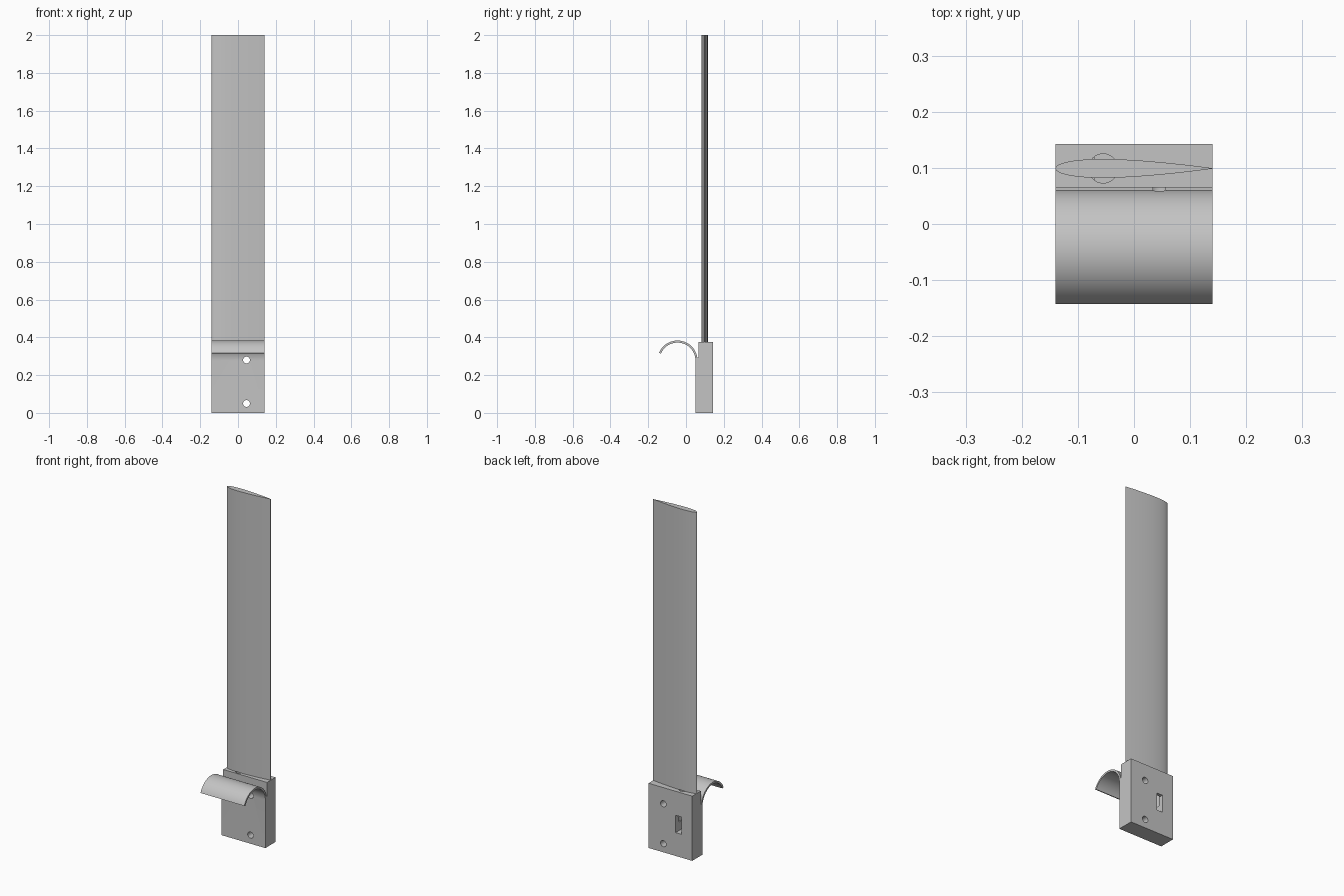
import bpy, bmesh, math
from mathutils import Matrix, Vector

cube = bpy.data.objects.get("Cube")
if cube:
    bpy.data.objects.remove(cube, do_unlink=True)

grey = bpy.data.materials.new("light grey")
grey.use_nodes = True
grey.diffuse_color = (0.55, 0.55, 0.55, 1)
grey.node_tree.nodes["Principled BSDF"].inputs["Base Color"].default_value = grey.diffuse_color

HALF = 0.14            # half width shared by holder and blade
BLADE_Y = 0.099        # centre plane of the blade
BLOCK_TOP = 0.374


def finish(name, bm):
    bmesh.ops.recalc_face_normals(bm, faces=bm.faces)
    mesh = bpy.data.meshes.new(name)
    bm.to_mesh(mesh)
    bm.free()
    mesh.materials.append(grey)
    obj = bpy.data.objects.new(name, mesh)
    bpy.context.collection.objects.link(obj)
    return obj


def extrude(name, outline, direction):
    bm = bmesh.new()
    face = bm.faces.new([bm.verts.new(p) for p in outline])
    out = bmesh.ops.extrude_face_region(bm, geom=[face])
    moved = [v for v in out["geom"] if isinstance(v, bmesh.types.BMVert)]
    bmesh.ops.translate(bm, verts=moved, vec=direction)
    return finish(name, bm)


def cylinder(name, centre, radius, depth, axis):
    bm = bmesh.new()
    turn = Vector((0, 0, 1)).rotation_difference(Vector(axis)).to_matrix().to_4x4()
    bmesh.ops.create_cone(bm, cap_ends=True, segments=32, radius1=radius, radius2=radius,
                          depth=depth, matrix=Matrix.Translation(centre) @ turn)
    return finish(name, bm)


def box(name, centre, size):
    bm = bmesh.new()
    bmesh.ops.create_cube(bm, size=1, matrix=Matrix.Translation(centre) @ Matrix.Diagonal((*size, 1)))
    return finish(name, bm)


def select(obj):
    bpy.ops.object.select_all(action="DESELECT")
    obj.select_set(True)
    bpy.context.view_layer.objects.active = obj


def cut(obj, cutter):
    mod = obj.modifiers.new("cut", "BOOLEAN")
    mod.operation, mod.solver, mod.object = "DIFFERENCE", "EXACT", cutter
    select(obj)
    bpy.ops.object.modifier_apply(modifier=mod.name)
    bpy.data.objects.remove(cutter, do_unlink=True)


def smooth(obj):
    select(obj)
    bpy.ops.object.shade_smooth_by_angle(angle=math.radians(30))


# Holder block and curled clip share one side profile
def arc(radius, start, end, steps=32):
    angles = [math.radians(start + (end - start) * i / steps) for i in range(steps + 1)]
    return [(-0.045 + radius * math.cos(a), 0.277 + radius * math.sin(a)) for a in angles]


profile = [(0.05, 0), (0.143, 0), (0.143, BLOCK_TOP), (0.065, BLOCK_TOP), (0.065, 0.294)]
profile += arc(0.106, 9, 157.5) + arc(0.095, 157.5, 0)
holder = extrude("holder_with_clip", [(-HALF, y, z) for y, z in profile], (2 * HALF, 0, 0))

# Screw holes, nut slot in the back and round socket in the top
for z in (0.05, 0.28):
    cut(holder, cylinder("screw_hole", (0.045, 0.1, z), 0.018, 0.2, (0, 1, 0)))
cut(holder, cylinder("socket", (-0.055, BLADE_Y, 0.3), 0.026, 0.23, (0, 0, 1)))
cut(holder, box("nut_slot", (-0.052, 0.12, 0.185), (0.036, 0.1, 0.1)))
smooth(holder)

# Blade with a symmetric aerofoil section, round nose on the right
def half_thickness(t):
    return 0.168 * (1.0 * math.sqrt(t) * 0.2969 * 1 - 0.126 * t - 0.3516 * t**2
                    + 0.2843 * t**3 - 0.1015 * t**4)


STEPS = 24
stations = [(1 - math.cos(math.pi * i / STEPS)) / 2 for i in range(STEPS + 1)]
upper = [(-HALF + 2 * HALF * t, BLADE_Y + half_thickness(t), BLOCK_TOP) for t in stations]
lower = [(x, 2 * BLADE_Y - y, z) for x, y, z in reversed(upper[1:])]
blade = extrude("blade", upper + lower, (0, 0, 2 - BLOCK_TOP))
smooth(blade)
